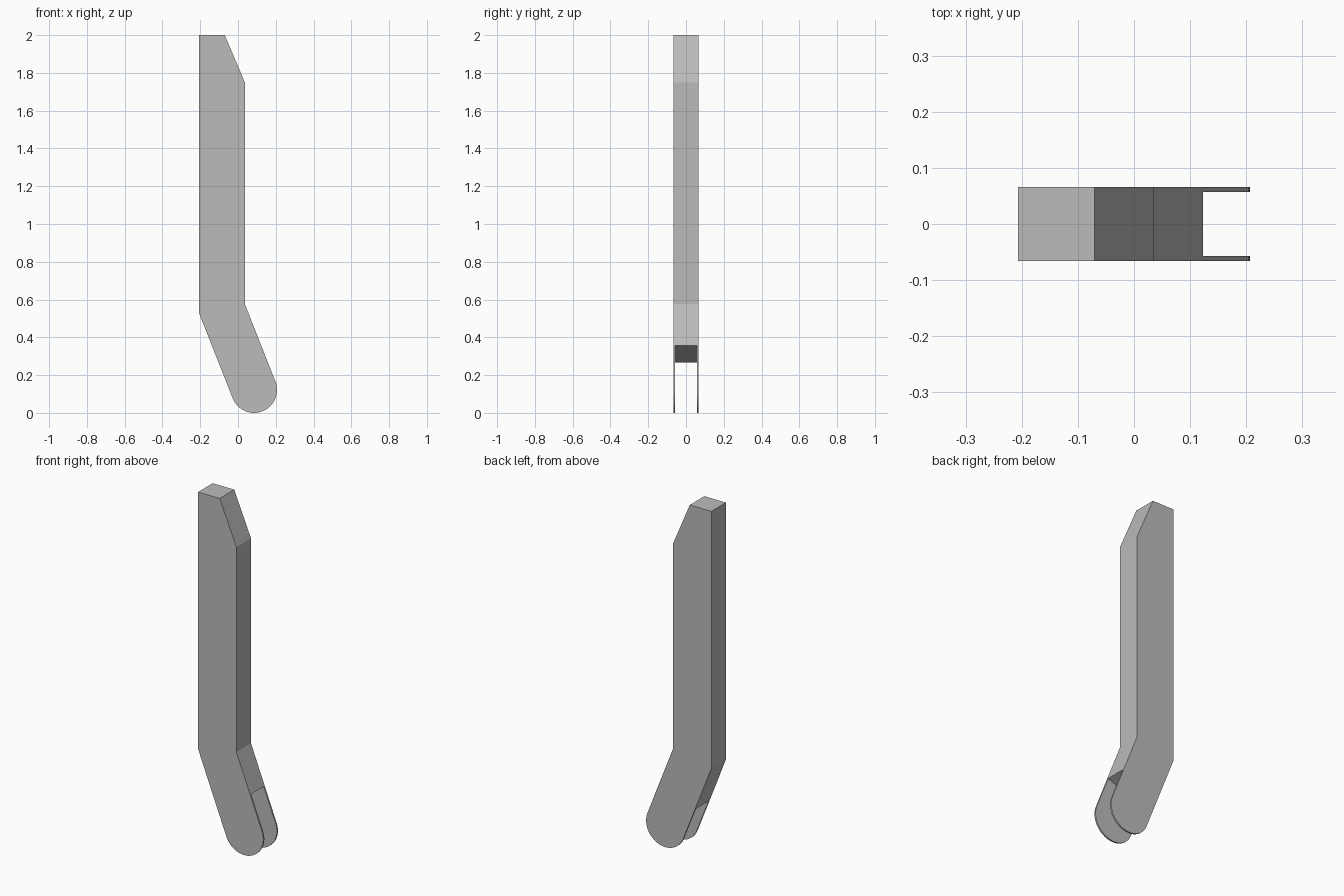
import bpy
import bmesh
import math
from mathutils import Vector

cube = bpy.data.objects.get("Cube")
if cube:
    bpy.data.objects.remove(cube, do_unlink=True)

grey = bpy.data.materials.new("plain grey")
grey.use_nodes = True
colour = (0.5, 0.5, 0.5, 1)
grey.diffuse_color = colour
grey.node_tree.nodes["Principled BSDF"].inputs["Base Color"].default_value = colour

HALF_DEPTH = 0.066
CHEEK = 0.009
RADIUS = 0.1215
TILT = math.radians(21.6)
along = Vector((math.sin(TILT), -math.cos(TILT)))   # down the lower arm, in x and z
across = Vector((math.cos(TILT), math.sin(TILT)))
tip = Vector((0.085, RADIUS))


def extrude_profile(name, points, half_depth):
    """Solid with an x-z outline, centred on y = 0."""
    bm = bmesh.new()
    face = bm.faces.new([bm.verts.new((x, -half_depth, z)) for x, z in points])
    result = bmesh.ops.extrude_face_region(bm, geom=[face])
    moved = [v for v in result["geom"] if isinstance(v, bmesh.types.BMVert)]
    bmesh.ops.translate(bm, verts=moved, vec=(0, 2 * half_depth, 0))
    bmesh.ops.recalc_face_normals(bm, faces=bm.faces)
    mesh = bpy.data.meshes.new(name)
    bm.to_mesh(mesh)
    bm.free()
    mesh.materials.append(grey)
    obj = bpy.data.objects.new(name, mesh)
    bpy.context.collection.objects.link(obj)
    return obj


# Bent bar: chamfered top, straight shaft, tilted arm with a round end
STEPS = 32
round_end = []
for i in range(STEPS + 1):
    a = math.pi * i / STEPS
    round_end.append(tip + RADIUS * (math.cos(a) * across + math.sin(a) * along))
outline = [(-0.207, 0.53), (-0.207, 2), (-0.07, 2), (0.036, 1.75), (0.036, 0.577)]
bar = extrude_profile("bent_bar", outline + round_end, HALF_DEPTH)

# Slot through the lower arm, leaving two thin cheeks
slot_top = tip - 0.204 * along
slot_end = tip + 0.3 * along
slot = extrude_profile("slot_cutter", [
    slot_top - 0.3 * across, slot_top + 0.3 * across,
    slot_end + 0.3 * across, slot_end - 0.3 * across], HALF_DEPTH - CHEEK)
slot.hide_render = True

cut = bar.modifiers.new("slot", 'BOOLEAN')
cut.operation = 'DIFFERENCE'
cut.solver = 'EXACT'
cut.object = slot

bpy.ops.object.select_all(action='DESELECT')
bpy.context.view_layer.objects.active = bar
bar.select_set(True)
bpy.ops.object.modifier_apply(modifier=cut.name)
bpy.data.objects.remove(slot, do_unlink=True)
bpy.ops.object.shade_smooth_by_angle(angle=math.radians(20))
